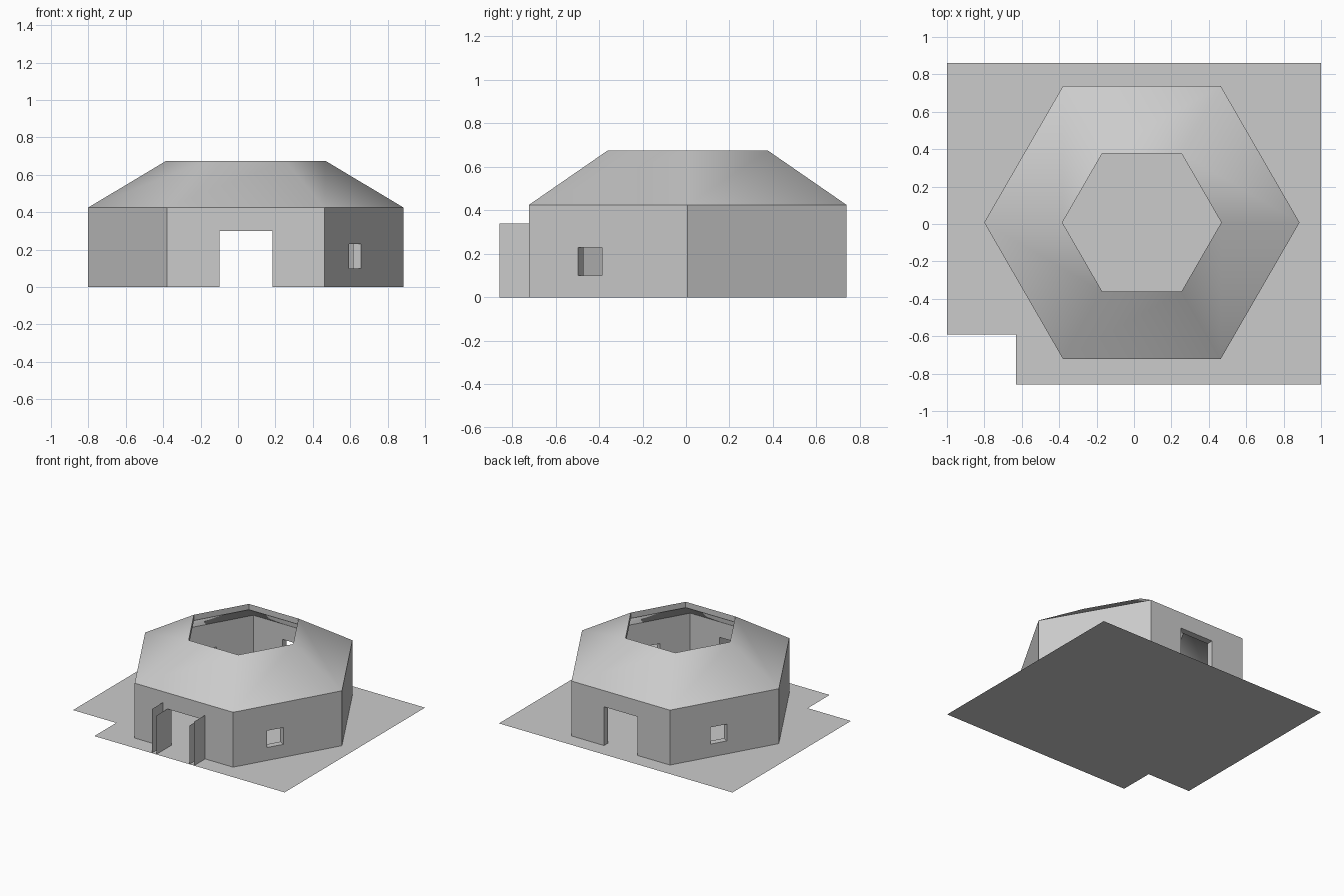
import bpy, bmesh
from math import radians, cos, sin, pi

if "Cube" in bpy.data.objects:
    bpy.data.objects.remove(bpy.data.objects["Cube"])

CX, CY = 0.042, 0.008       # centre of the hexagonal house


def make_object(name, verts, faces):
    mesh = bpy.data.meshes.new(name)
    mesh.from_pydata(verts, [], faces)
    mesh.update()
    obj = bpy.data.objects.new(name, mesh)
    bpy.context.collection.objects.link(obj)
    return obj


def hex_ring(name, profile):
    """Sweep a closed (radius, z) profile around six corners."""
    n = len(profile)
    verts = [(CX + r * cos(k * pi / 3), CY + r * sin(k * pi / 3), z)
             for k in range(6) for r, z in profile]
    faces = [(k * n + i, k * n + (i + 1) % n,
              (k + 1) % 6 * n + (i + 1) % n, (k + 1) % 6 * n + i)
             for k in range(6) for i in range(n)]
    obj = make_object(name, verts, faces)
    bm = bmesh.new()
    bm.from_mesh(obj.data)
    bmesh.ops.recalc_face_normals(bm, faces=bm.faces)
    bm.to_mesh(obj.data)
    bm.free()
    return obj


def cut_box(target, centre, size, angle=0.0):
    """Cut a box-shaped opening and discard the cutter."""
    bpy.ops.mesh.primitive_cube_add(size=1, location=centre, rotation=(0, 0, angle))
    cutter = bpy.context.object
    cutter.name = "opening_cutter"
    cutter.hide_render = True
    cutter.scale = size
    mod = target.modifiers.new("opening", 'BOOLEAN')
    mod.operation = 'DIFFERENCE'
    mod.solver = 'EXACT'
    mod.object = cutter
    bpy.context.view_layer.objects.active = target
    bpy.ops.object.modifier_apply(modifier=mod.name)
    bpy.data.objects.remove(cutter, do_unlink=True)


# flat ground plate with a notched corner
plate = [(-1, .86), (-1, -.59), (-.63, -.59), (-.63, -.858), (1, -.858), (1, .86)]
make_object("ground_plate", [(x, y, 0) for x, y in plate], [tuple(range(6))])

# hexagonal walls and sloping roof, open at the top
house = hex_ring("walls_and_roof", [
    (.843, 0), (.843, .425), (.425, .675), (.425, .63), (.785, .42), (.785, 0)])

# doorways through the front and back walls
cut_box(house, (.043, CY, .1), (.285, 1.8, .4))

# windows in the front right and back left walls
for x, y in ((.625, -.44), (-.57, .412)):
    cut_box(house, (x, y, .165), (.25, .127, .13), radians(-30))

# smooth the roof, keep wall corners sharp
bpy.ops.object.select_all(action='DESELECT')
house.select_set(True)
bpy.context.view_layer.objects.active = house
bpy.ops.object.shade_smooth_by_angle(angle=radians(40))

# thin upright panels either side of the front door
for name, x, top in (("left_outer_panel", -.138, .34), ("left_inner_panel", -.0995, .30),
                     ("right_inner_panel", .1855, .30), ("right_outer_panel", .225, .34)):
    make_object(name, [(x, -.858, 0), (x, -.722, 0), (x, -.722, top), (x, -.858, top)],
                [(0, 1, 2, 3)])
